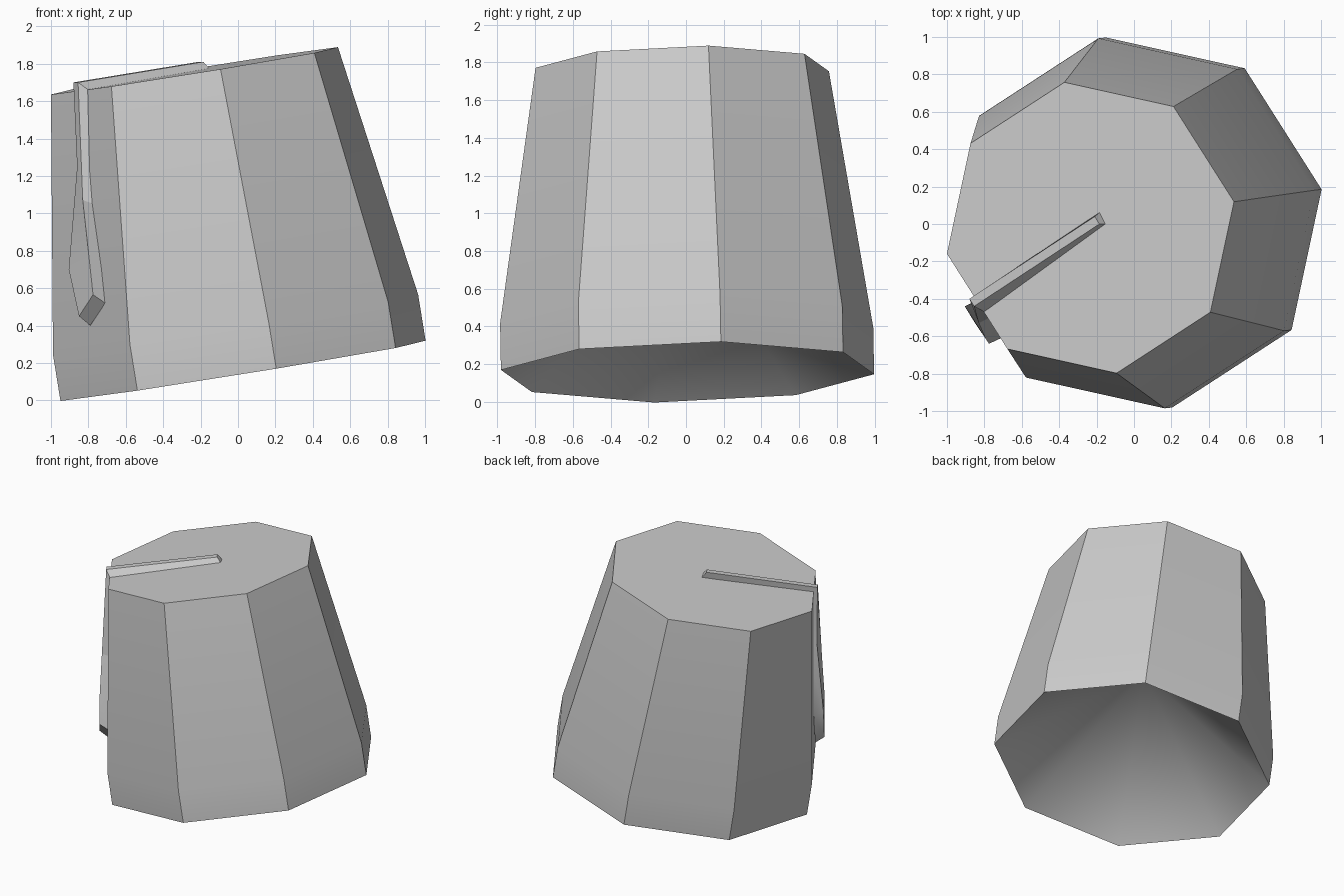
import bpy, bmesh, math
from mathutils import Matrix

cube = bpy.data.objects.get("Cube")
if cube:
    bpy.data.objects.remove(cube)

grey = bpy.data.materials.new("plain grey")
grey.use_nodes = True
colour = (0.6, 0.6, 0.6, 1)
grey.diffuse_color = colour
grey.node_tree.nodes["Principled BSDF"].inputs["Base Color"].default_value = colour


def finish(bm, name):
    """Turn a bmesh into a smooth-shaded object with sharp creases."""
    bmesh.ops.recalc_face_normals(bm, faces=bm.faces)
    mesh = bpy.data.meshes.new(name)
    bm.to_mesh(mesh)
    bm.free()
    mesh.materials.append(grey)
    obj = bpy.data.objects.new(name, mesh)
    bpy.context.collection.objects.link(obj)
    bpy.ops.object.select_all(action='DESELECT')
    obj.select_set(True)
    bpy.context.view_layer.objects.active = obj
    bpy.ops.object.shade_smooth_by_angle(angle=math.radians(30))
    return obj


def bridge(bm, rings):
    """Join consecutive vertex rings with quads."""
    n = len(rings[0])
    for a, b in zip(rings, rings[1:]):
        for i in range(n):
            j = (i + 1) % n
            bm.faces.new((a[i], a[j], b[j], b[i]))


# Hat body: tilted, tapered octagon with a straight lower band
SIDES = 8
TURN = math.radians(10.3)
bm = bmesh.new()
rings = []
for radius, height in ((1.005, 0), (1.005, 0.25), (0.79, 1.625)):
    angles = [TURN + math.tau * i / SIDES for i in range(SIDES)]
    rings.append([bm.verts.new((radius * math.cos(a), radius * math.sin(a), height))
                  for a in angles])
bridge(bm, rings)
bm.faces.new(rings[-1])

# Hollow underside: cone rising from the rim
apex = bm.verts.new((0, 0, 0.82))
for i in range(SIDES):
    bm.faces.new((rings[0][i], rings[0][(i + 1) % SIDES], apex))
lean = Matrix.Rotation(math.radians(1), 4, 'X') @ Matrix.Rotation(math.radians(-9.2), 4, 'Y')
bm.transform(Matrix.Translation((0.027, 0.008, 0.158)) @ lean)
finish(bm, "hat_body")

# Tassel: cord over the crown, then a flaring hanging end.
# Each station lists outer back, outer front, inner front, inner back corners.
stations = (
    ((-0.21, 0.04, 1.81), (-0.185, 0, 1.81), (-0.145, 0, 1.765), (-0.18, 0.065, 1.765)),
    ((-0.88, -0.4, 1.7), (-0.855, -0.44, 1.7), (-0.8, -0.47, 1.66), (-0.84, -0.4, 1.65)),
    ((-0.86, -0.42, 1.25), (-0.83, -0.53, 1.07), (-0.77, -0.5, 1.05), (-0.79, -0.39, 1.23)),
    ((-0.905, -0.44, 0.7), (-0.795, -0.61, 0.75), (-0.73, -0.58, 0.71), (-0.84, -0.41, 0.66)),
    ((-0.85, -0.53, 0.45), (-0.775, -0.64, 0.565), (-0.71, -0.61, 0.52), (-0.79, -0.5, 0.4)),
)
bm = bmesh.new()
rings = [[bm.verts.new(corner) for corner in station] for station in stations]
bridge(bm, rings)
bm.faces.new(rings[0])
bm.faces.new(rings[-1])
finish(bm, "tassel")
